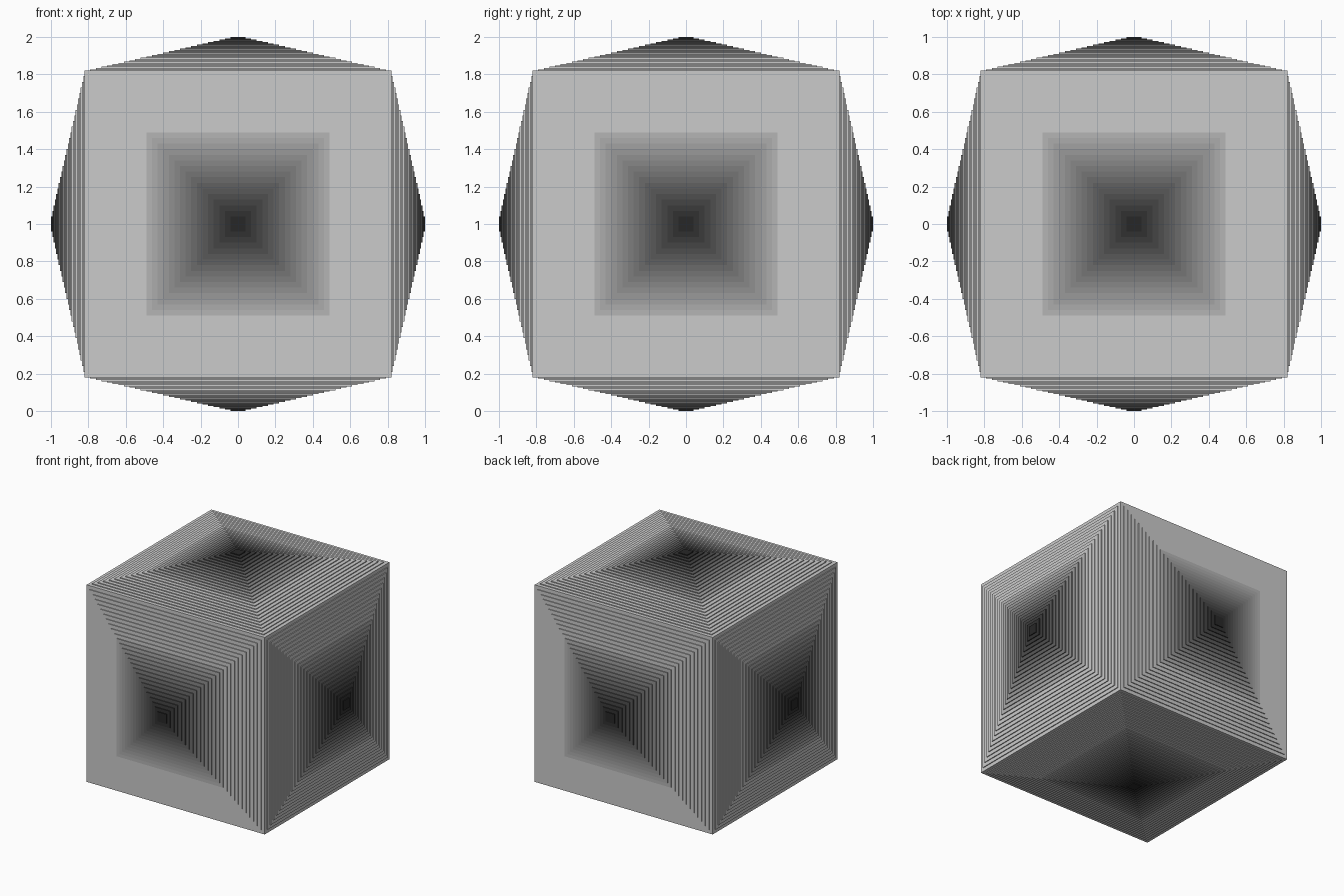
import bpy
import bmesh

if "Cube" in bpy.data.objects:
    bpy.data.objects.remove(bpy.data.objects["Cube"])

STEPS = 26       # terraces on each side of the cube
CORE = 0.82      # half size of the plain cube
INSET = 0.03     # tread width
RISE = (1.0 - CORE) / STEPS
PLAIN = 7        # outer terraces that keep the base grey


def grey(name, shown):
    mat = bpy.data.materials.new(name)
    v = shown ** 2.2
    mat.diffuse_color = (v, v, v, 1)
    mat.use_nodes = True
    mat.node_tree.nodes["Principled BSDF"].inputs["Base Color"].default_value = mat.diffuse_color
    return mat


mesh = bpy.data.meshes.new("terraced_cube")
obj = bpy.data.objects.new("terraced_cube", mesh)
bpy.context.collection.objects.link(obj)

# Greys that darken towards the peaks
for i in range(STEPS + 1):
    t = max(0, i - PLAIN + 1) / (STEPS - PLAIN + 1)
    mesh.materials.append(grey(f"grey_{i:02d}", 0.88 + (0.17 - 0.88) * t))

# Core cube
bm = bmesh.new()
bmesh.ops.create_cube(bm, size=2 * CORE)
faces = list(bm.faces)

# Terraces: inset and raise all six sides together
for i in range(1, STEPS + 1):
    bmesh.ops.inset_individual(bm, faces=faces, thickness=INSET,
                               use_even_offset=True)
    for f in faces:
        f.material_index = i
    bm.normal_update()
    faces = bmesh.ops.extrude_discrete_faces(bm, faces=faces)["faces"]
    bm.normal_update()
    for f in faces:
        f.material_index = i
        bmesh.ops.translate(bm, verts=f.verts[:], vec=f.normal * RISE)

# Stand the lowest peak on the ground
bmesh.ops.translate(bm, verts=bm.verts[:], vec=(0, 0, 1))
bmesh.ops.recalc_face_normals(bm, faces=bm.faces[:])
bm.to_mesh(mesh)
bm.free()
